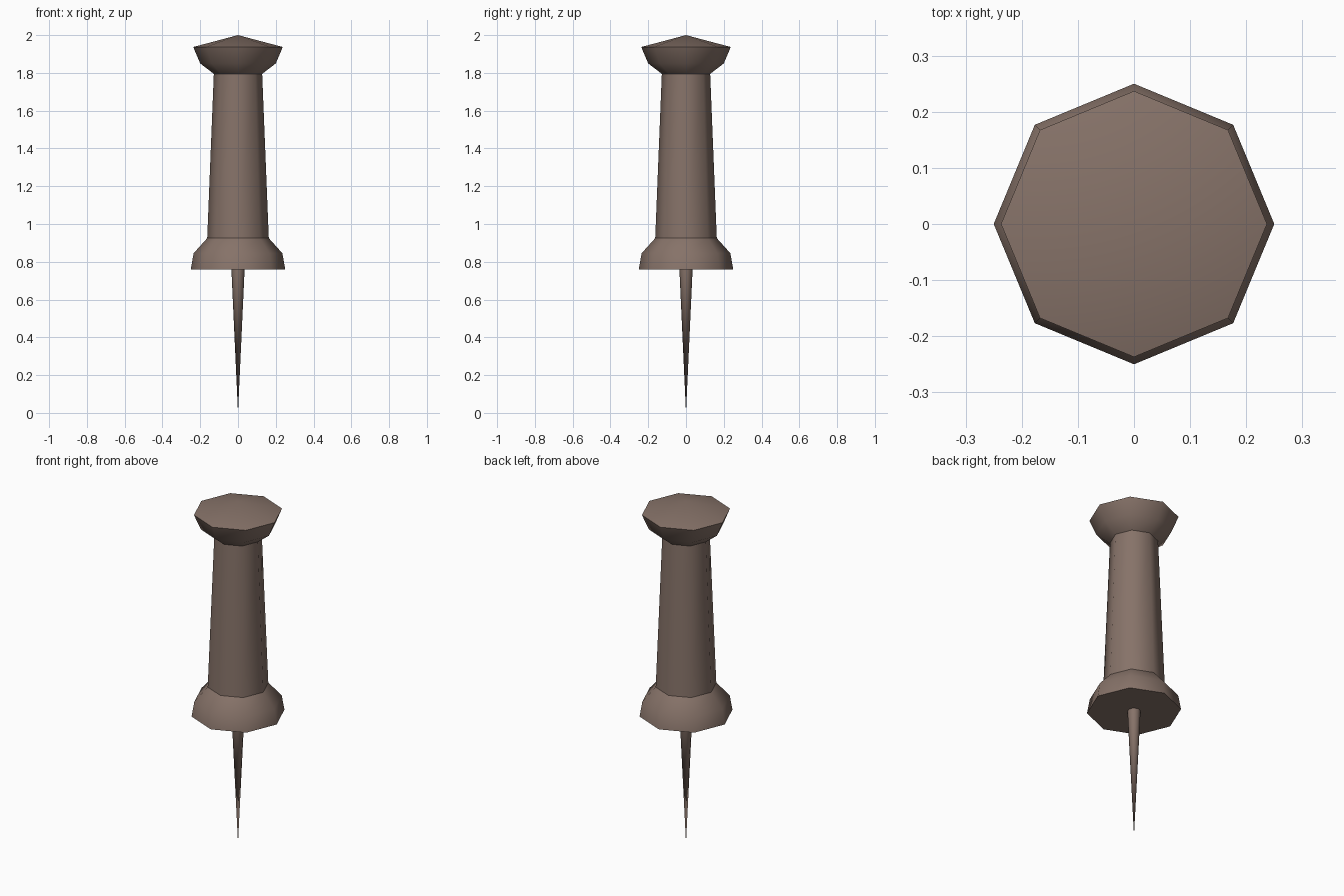
import bpy
import bmesh
from math import radians, cos, sin, pi

SIDES = 8

cube = bpy.data.objects.get("Cube")
if cube:
    bpy.data.objects.remove(cube, do_unlink=True)

brown = bpy.data.materials.new("warm brown")
brown.use_nodes = True
colour = (0.24, 0.17, 0.14, 1)
brown.diffuse_color = colour
brown.node_tree.nodes["Principled BSDF"].inputs["Base Color"].default_value = colour


def lathe(name, profile):
    """Turn (radius, z) points, listed bottom to top, into an octagonal part."""
    bm = bmesh.new()
    rings = []
    for r, z in profile:
        if r == 0:
            rings.append([bm.verts.new((0, 0, z))] * SIDES)
        else:
            angles = [2 * pi * i / SIDES for i in range(SIDES)]
            rings.append([bm.verts.new((r * cos(a), r * sin(a), z)) for a in angles])
    for low, high in zip(rings, rings[1:]):
        for i in range(SIDES):
            j = (i + 1) % SIDES
            corners = [low[i], low[j], high[j], high[i]]
            bm.faces.new(list(dict.fromkeys(corners)))
    mesh = bpy.data.meshes.new(name)
    bm.to_mesh(mesh)
    bm.free()
    mesh.materials.append(brown)
    obj = bpy.data.objects.new(name, mesh)
    bpy.context.collection.objects.link(obj)
    bpy.ops.object.select_all(action="DESELECT")
    obj.select_set(True)
    bpy.context.view_layer.objects.active = obj
    bpy.ops.object.shade_smooth_by_angle(angle=radians(50))
    return obj


# Needle, tapering to a point
lathe("needle", [(0, 0), (0.035, 0.76)])
# Flared collar with a flat underside
lathe("collar", [(0, 0.76), (0.25, 0.76), (0.235, 0.845), (0.163, 0.925)])
# Tapered grip
lathe("grip", [(0.163, 0.925), (0.128, 1.795)])
# Flared head with a shallow pointed top
lathe("head", [(0.128, 1.795), (0.2, 1.85), (0.237, 1.937), (0, 2.0)])
